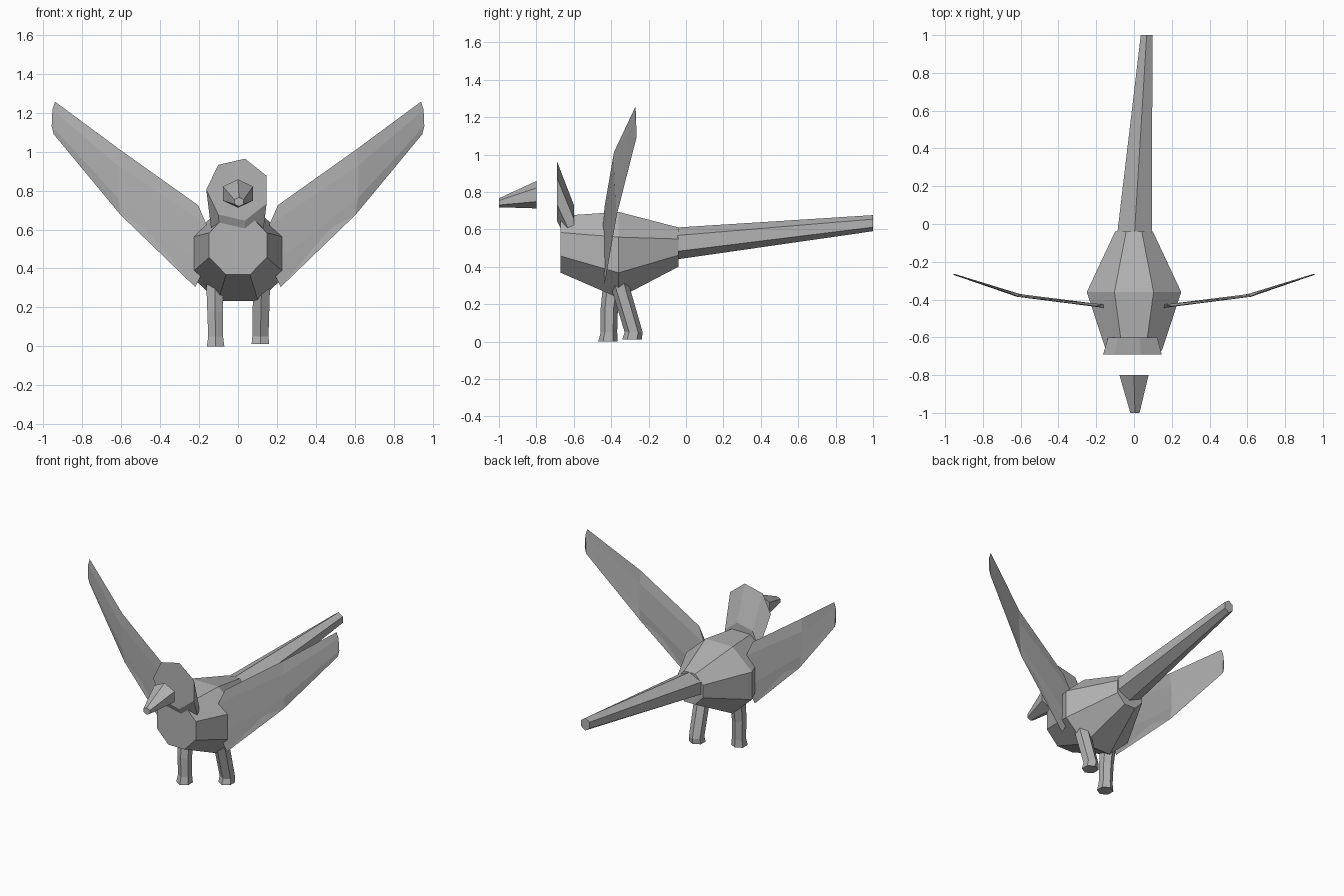
import bpy, bmesh
from math import sin, cos, pi
from mathutils import Vector

cube = bpy.data.objects.get("Cube")
if cube:
    bpy.data.objects.remove(cube, do_unlink=True)

grey = bpy.data.materials.new("plain_grey")
grey.use_nodes = True
GREY = (0.45, 0.45, 0.45, 1)
grey.diffuse_color = GREY
grey.node_tree.nodes["Principled BSDF"].inputs["Base Color"].default_value = GREY


def loft(name, rings):
    """Skin a list of equally sized point rings and close both ends."""
    bm = bmesh.new()
    loops = [[bm.verts.new(p) for p in ring] for ring in rings]
    n = len(loops[0])
    for a, b in zip(loops, loops[1:]):
        for i in range(n):
            j = (i + 1) % n
            bm.faces.new((a[i], a[j], b[j], b[i]))
    bm.faces.new(loops[0])
    bm.faces.new(loops[-1])
    bmesh.ops.recalc_face_normals(bm, faces=bm.faces)
    mesh = bpy.data.meshes.new(name)
    bm.to_mesh(mesh)
    bm.free()
    mesh.materials.append(grey)
    obj = bpy.data.objects.new(name, mesh)
    bpy.context.collection.objects.link(obj)
    return obj


def ring(sides, centre, ru, rv, start, upright=True):
    """Polygon facing y when upright, otherwise facing z."""
    points = []
    for i in range(sides):
        a = start + 2 * pi * i / sides
        u, v = ru * cos(a), rv * sin(a)
        points.append(Vector(centre) + Vector((u, 0, v) if upright else (u, v, 0)))
    return points


# Body: three octagons with flat tops, given by their half widths
flat = cos(pi / 8)
loft("body", [ring(8, (0, y, z), w / flat, h / flat, pi / 8) for y, z, w, h in (
    (-0.67, 0.52, 0.148, 0.152), (-0.36, 0.463, 0.25, 0.23), (-0.04, 0.505, 0.10, 0.105))])

# Head: seven-sided, leaning forward out of the body
loft("head", [ring(7, (0, -0.69, 0.805), 0.163, 0.163, pi),
              ring(7, (0, -0.60, 0.598), 0.137, 0.137, pi)])

# Beak: floats ahead of the head
loft("beak", [ring(6, (0, -0.80, 0.785), 0.089, 0.073, pi / 2),
              ring(6, (0.005, -1.0, 0.742), 0.028, 0.024, pi / 2)])

# Tail: long tapered hexagon, swung slightly to one side
loft("tail", [ring(6, (0.003, -0.045, 0.525), 0.105, 0.085, pi / 2),
              ring(6, (0.067, 1.0, 0.633), 0.036, 0.043, pi / 2)])

# Legs: bent hexagonal columns, one set further back
legs = {
    "right_leg": ((-0.12, -0.39, 0.34, 0.05), (-0.118, -0.41, 0.18, 0.046),
                  (-0.115, -0.412, 0.05, 0.044), (-0.115, -0.417, 0.0, 0.052)),
    "left_leg": ((0.122, -0.365, 0.34, 0.052), (0.12, -0.345, 0.27, 0.05),
                 (0.115, -0.28, 0.05, 0.048), (0.115, -0.288, 0.012, 0.052)),
}
for name, joints in legs.items():
    loft(name, [ring(6, (x, y, z), r, r, pi / 2, False) for x, y, z, r in joints])


# Wings: thin lens sections running from root to tip
def wing_section(x_top, z_top, x_low, z_low, y_top, y_low, thick, bow):
    top, low = Vector((x_top, y_top, z_top)), Vector((x_low, y_low, z_low))

    def at(t, side):
        return top.lerp(low, t) + Vector((bow, side * thick, 0))
    return [top, at(0.25, -1), at(0.75, -1), low, at(0.75, 1), at(0.25, 1)]


sections = ((0.205, 0.725, 0.22, 0.305, -0.435, -0.435, 0.009, -0.05),
            (0.61, 1.013, 0.605, 0.677, -0.385, -0.37, 0.004, 0.01),
            (0.94, 1.257, 0.947, 1.09, -0.27, -0.265, 0.001, 0.012))
for name, sign in (("left_wing", 1), ("right_wing", -1)):
    loft(name, [[Vector((sign * p.x, p.y, p.z)) for p in wing_section(*s)] for s in sections])
